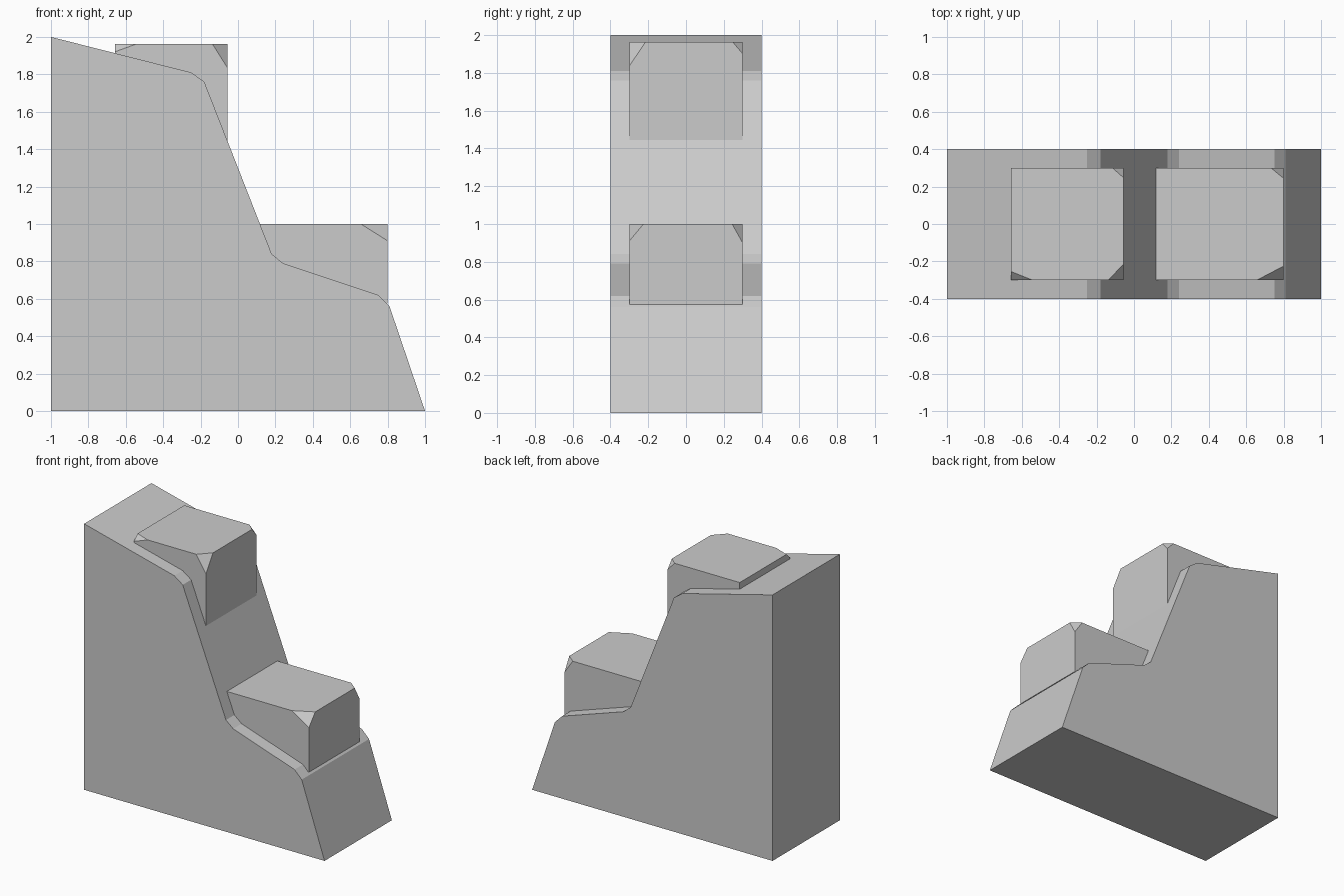
import bpy, bmesh
from mathutils import Vector

if "Cube" in bpy.data.objects:
    bpy.data.objects.remove(bpy.data.objects["Cube"])


def finish(bm, name):
    bmesh.ops.recalc_face_normals(bm, faces=bm.faces)
    mesh = bpy.data.meshes.new(name)
    bm.to_mesh(mesh)
    bm.free()
    obj = bpy.data.objects.new(name, mesh)
    bpy.context.collection.objects.link(obj)
    return obj


def extruded_profile(name, points, half_depth):
    bm = bmesh.new()
    face = bm.faces.new([bm.verts.new((x, -half_depth, z)) for x, z in points])
    new = bmesh.ops.extrude_face_region(bm, geom=[face])["geom"]
    verts = [v for v in new if isinstance(v, bmesh.types.BMVert)]
    bmesh.ops.translate(bm, verts=verts, vec=(0, 2 * half_depth, 0))
    # The starting face is kept by the extrusion, closing the front
    return finish(bm, name)


def chipped_block(name, lo, hi, chips):
    """Box with top corners sliced off: chips = (x side, y side, (dx, dy, dz))."""
    lo, hi = Vector(lo), Vector(hi)
    bm = bmesh.new()
    bmesh.ops.create_cube(bm, size=1)
    for v in bm.verts:
        v.co = (lo + hi) / 2 + v.co * (hi - lo)
    for sx, sy, (dx, dy, dz) in chips:
        corner = Vector((hi.x if sx > 0 else lo.x, hi.y if sy > 0 else lo.y, hi.z))
        normal = Vector((sx / dx, sy / dy, 1 / dz)).normalized()
        geom = bm.verts[:] + bm.edges[:] + bm.faces[:]
        cut = bmesh.ops.bisect_plane(bm, geom=geom, plane_co=corner - Vector((0, 0, dz)),
                                     plane_no=normal, clear_outer=True)
        edges = [e for e in cut["geom_cut"] if isinstance(e, bmesh.types.BMEdge)]
        bmesh.ops.contextual_create(bm, geom=edges)
    return finish(bm, name)


# Stepped cliff body
extruded_profile("cliff", [(-1, 0), (1, 0), (0.81, 0.56), (0.75, 0.62), (0.24, 0.79),
                           (0.18, 0.84), (-0.18, 1.76), (-0.25, 1.81), (-1, 2)], 0.4)

# Rock sunk into the upper ledge
chipped_block("upper_rock", (-0.657, -0.3, 1.44), (-0.057, 0.3, 1.963),
              [(1, -1, (0.08, 0.085, 0.127)),
               (1, 1, (0.058, 0.052, 0.062)),
               (-1, -1, (0.115, 0.046, 0.042))])

# Rock sunk into the lower ledge
chipped_block("lower_rock", (0.1, -0.3, 0.575), (0.8, 0.3, 1.0),
              [(1, -1, (0.143, 0.075, 0.09)),
               (1, 1, (0.068, 0.056, 0.1))])
